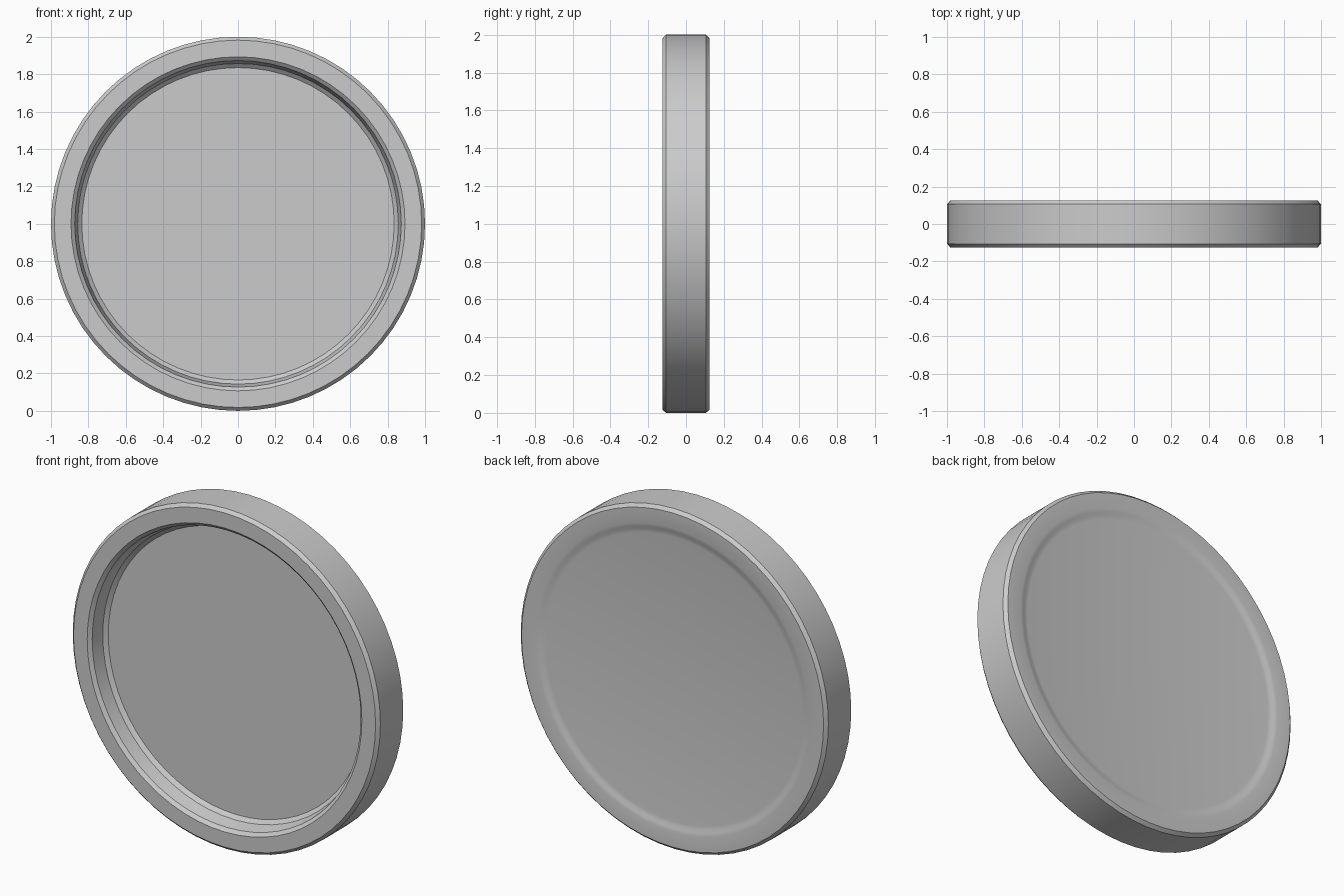
import bpy, bmesh
from math import cos, sin, pi, radians

if "Cube" in bpy.data.objects:
    bpy.data.objects.remove(bpy.data.objects["Cube"])

SIDES = 64

# Half section (radius, y): front recess floor -> rim -> back dish
profile = [
    (0.835, -0.012), (0.857, -0.032), (0.873, -0.107), (0.893, -0.125),
    (0.982, -0.125), (1.0, -0.106), (1.0, 0.106), (0.982, 0.125),
    (0.893, 0.125), (0.873, 0.121), (0.857, 0.115), (0.835, 0.112),
]

# Turn the section around the y axis, centred at z = 1
bm = bmesh.new()
rings = [[bm.verts.new((r * cos(2 * pi * i / SIDES), y, 1 + r * sin(2 * pi * i / SIDES)))
          for i in range(SIDES)] for r, y in profile]
for a, b in zip(rings, rings[1:]):
    for i in range(SIDES):
        j = (i + 1) % SIDES
        bm.faces.new((a[i], a[j], b[j], b[i]))

# Flat recess floor and flat back
bm.faces.new(rings[0])
bm.faces.new(rings[-1])
bmesh.ops.recalc_face_normals(bm, faces=bm.faces)

mesh = bpy.data.meshes.new("round_lid")
bm.to_mesh(mesh)
bm.free()
lid = bpy.data.objects.new("round_lid", mesh)
bpy.context.collection.objects.link(lid)

# Smooth around the rim, crisp chamfer edges
bpy.context.view_layer.objects.active = lid
lid.select_set(True)
bpy.ops.object.shade_smooth_by_angle(angle=radians(30))
